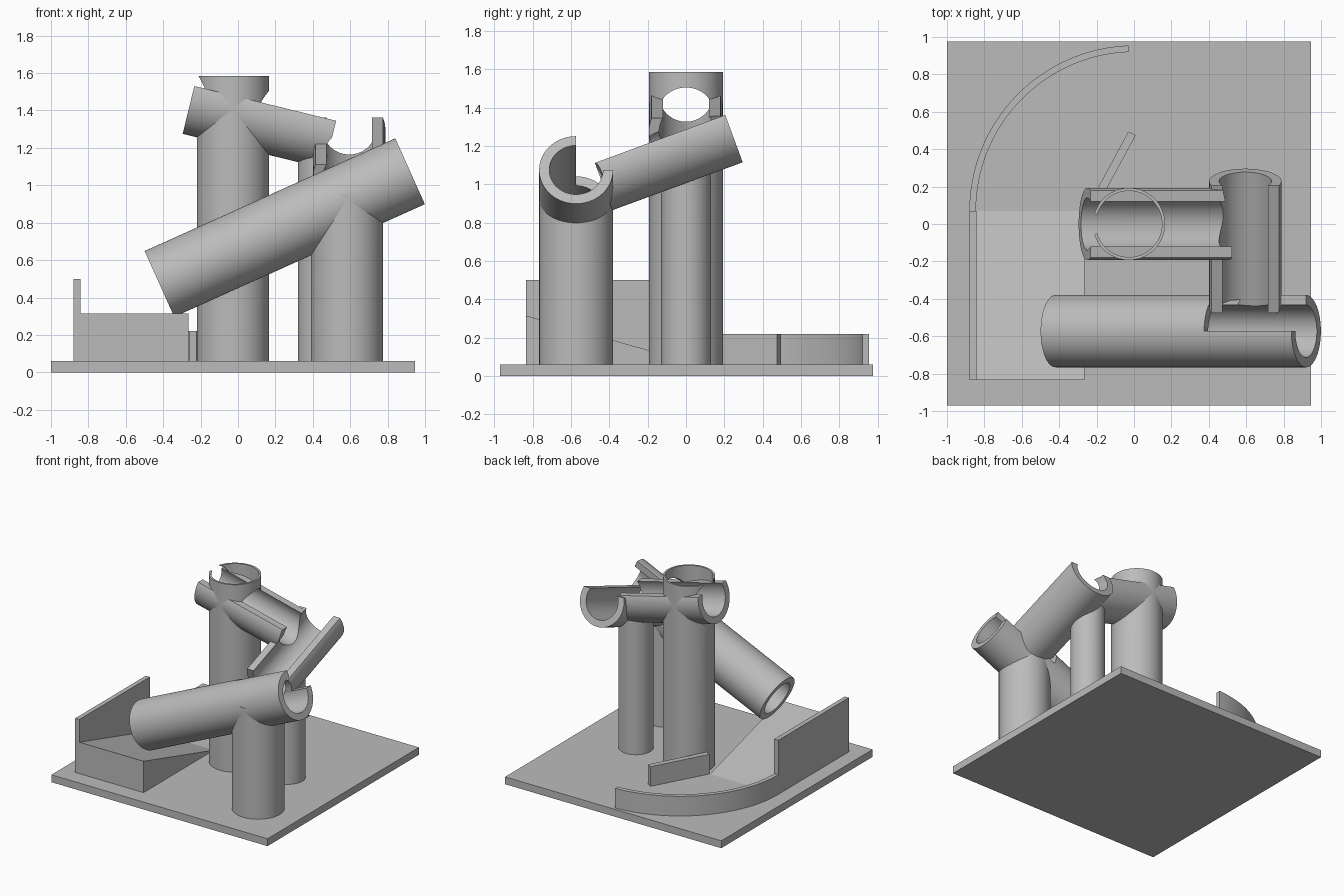
import bpy, bmesh, math
from mathutils import Vector, Matrix

if "Cube" in bpy.data.objects:
    bpy.data.objects.remove(bpy.data.objects["Cube"])

grey = bpy.data.materials.new("plain grey")
grey.use_nodes = True
grey.diffuse_color = (0.5, 0.5, 0.5, 1)
grey.node_tree.nodes["Principled BSDF"].inputs["Base Color"].default_value = (0.5, 0.5, 0.5, 1)

R, BORE = 0.193, 0.14      # outer and inner pipe radius
FLOOR = 0.06               # top of the base plate


def finish(bm, name):
    bmesh.ops.recalc_face_normals(bm, faces=bm.faces[:])
    mesh = bpy.data.meshes.new(name)
    bm.to_mesh(mesh)
    bm.free()
    mesh.materials.append(grey)
    ob = bpy.data.objects.new(name, mesh)
    bpy.context.collection.objects.link(ob)
    return ob


def rod(name, radius, z0, z1, frame):
    bm = bmesh.new()
    bmesh.ops.create_cone(bm, cap_ends=True, segments=72, radius1=radius, radius2=radius,
                          depth=z1 - z0, matrix=frame @ Matrix.Translation((0, 0, (z0 + z1) / 2)))
    return finish(bm, name)


def box(name, lo, hi, frame=Matrix()):
    lo, hi = Vector(lo), Vector(hi)
    bm = bmesh.new()
    bmesh.ops.create_cube(bm, size=1, matrix=frame @ Matrix.Translation((lo + hi) / 2)
                          @ Matrix.Diagonal((*(hi - lo), 1)))
    return finish(bm, name)


def prism(name, outline, direction):
    """Extrude a closed outline of points along a direction."""
    bm = bmesh.new()
    face = bm.faces.new([bm.verts.new(p) for p in outline])
    new = bmesh.ops.extrude_face_region(bm, geom=[face])["geom"]
    bmesh.ops.translate(bm, vec=direction, verts=[v for v in new if isinstance(v, bmesh.types.BMVert)])
    return finish(bm, name)


def pipe_frame(start, end):
    """Local z runs along the pipe, local y points up."""
    z = (Vector(end) - Vector(start)).normalized()
    x = Vector((0, 0, 1)).cross(z).normalized()
    rot = Matrix((x, z.cross(x), z)).transposed().to_4x4()
    return Matrix.Translation(start) @ rot, (Vector(end) - Vector(start)).length


def carve(ob, cutters):
    for c in cutters:
        mod = ob.modifiers.new("cut", "BOOLEAN")
        mod.operation, mod.solver, mod.object = "DIFFERENCE", "EXACT", c
    bpy.context.view_layer.update()
    mesh = bpy.data.meshes.new_from_object(ob.evaluated_get(bpy.context.evaluated_depsgraph_get()))
    ob.modifiers.clear()
    ob.data = mesh


def smooth(ob):
    bpy.ops.object.select_all(action="DESELECT")
    ob.select_set(True)
    bpy.context.view_layer.objects.active = ob
    bpy.ops.object.shade_smooth_by_angle(angle=math.radians(30))


# Three descending pipes
f1, l1 = pipe_frame((-0.25, 0, 1.4625), (0.508, 0, 1.277))
f2, l2 = pipe_frame((0.595, 0.229, 1.296), (0.595, -0.451, 1.046))
f3, l3 = pipe_frame((-0.42, -0.573, 0.4725), (0.92, -0.573, 1.075))
tower_f = Matrix.Translation((-0.027, 0, 0))

upper = rod("upper_trough", R, 0, l1, f1)
middle = rod("middle_trough", R, 0, l2, f2)
lower = rod("lower_tube", R, 0, l3, f3)

# Upright supports
tower = rod("tall_tower", R, FLOOR - 0.01, 1.585, tower_f)
front_post = rod("front_support", R, FLOOR - 0.01, 0.95, Matrix.Translation((0.583, -0.573, 0)))
mid_post = rod("middle_support", 0.13, FLOOR - 0.01, 1.15, Matrix.Translation((0.45, 0, 0)))

# Cutters: bores, open tops, entry window and tower mouth
bore1 = rod("upper_bore", BORE, -0.1, l1 + 0.09, f1)
bore2 = rod("middle_bore", BORE, -0.1, l2 + 0.05, f2)
bore3 = rod("lower_bore", BORE, -0.1, l3 + 0.1, f3)
open1 = box("upper_opening", (-1, 0.07, -0.1), (1, 1, l1 + 0.1), f1)
open2 = box("middle_opening", (-1, 0.07, -0.1), (1, 1, l2 + 0.1), f2)
window = box("lower_window", (0, 0, 0.958), (1, 1, l3 + 0.1), f3)
mouth = rod("tower_mouth", 0.177, 1.36, 1.8, tower_f)

cuts = {
    upper: [open1, bore1, bore2],
    middle: [open2, bore1, bore2, bore3],
    lower: [window, bore2, bore3],
    tower: [mouth, bore1],
    front_post: [window, bore2, bore3],
    mid_post: [bore1, bore2],
}
for part, cutters in cuts.items():
    carve(part, cutters)
    smooth(part)
for c in (bore1, bore2, bore3, open1, open2, window, mouth):
    bpy.data.objects.remove(c)

# Base plate
box("base_plate", (-1, -0.97, 0), (0.945, 0.975, FLOOR))

# Sloping landing ramp and its side wall
prism("ramp", [(-0.88, -0.835, FLOOR), (-0.88, 0.07, FLOOR), (-0.88, -0.835, 0.315)], (0.615, 0, 0))
box("ramp_wall", (-0.88, -0.835, FLOOR), (-0.843, 0.07, 0.5))

# Curved guide wall
angles = [math.radians(180 - 87.7 * i / 40) for i in range(41)]
arc = [(r, a) for r, seq in ((0.885, angles), (0.85, angles[::-1])) for a in seq]
smooth(prism("curved_wall", [(0.005 + r * math.cos(a), 0.07 + r * math.sin(a), FLOOR) for r, a in arc],
             (0, 0, 0.16)))

# Short straight deflector wall
wall_f = Matrix.Translation((-0.24, 0.06, 0)) @ Matrix.Rotation(math.atan2(0.425, 0.23), 4, "Z")
box("deflector_wall", (0, -0.022, FLOOR), (0.483, 0.022, 0.22), wall_f)
